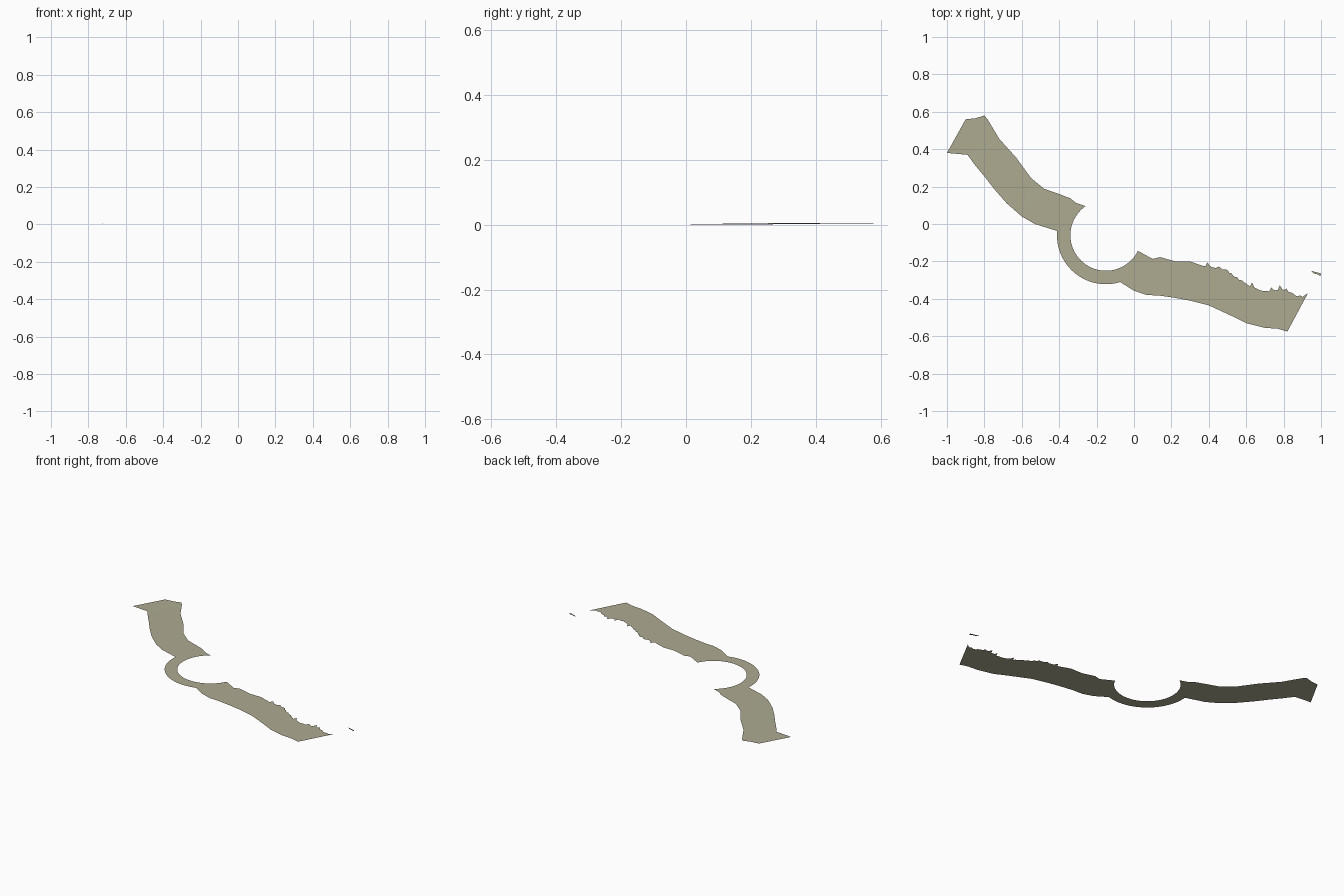
import bpy, bmesh, math, random
from mathutils import Vector

if "Cube" in bpy.data.objects:
    bpy.data.objects.remove(bpy.data.objects["Cube"])

random.seed(4)
CX, CY, R_IN, R_OUT = -0.15, -0.06, 0.19, 0.262

mat = bpy.data.materials.new("dusty_khaki")
mat.diffuse_color = (0.42, 0.41, 0.285, 1)
mat.use_nodes = True
mat.node_tree.nodes["Principled BSDF"].inputs["Base Color"].default_value = mat.diffuse_color


def arc(r, a0, a1, n):
    """Points on the round plaza, angles in degrees."""
    out = []
    for i in range(n + 1):
        a = math.radians(a0 + (a1 - a0) * i / n)
        out.append((CX + r * math.cos(a), CY + r * math.sin(a)))
    return out


def height(x):
    """The sheet lifts very slightly toward the far left end."""
    return 0.001 + 0.004 * min(1, max(0, (-x - 0.55) / 0.3))


def sheet(name, outline):
    bm = bmesh.new()
    face = bm.faces.new([bm.verts.new((x, y, height(x))) for x, y in outline])
    face.normal_update()
    if face.normal.z < 0:
        face.normal_flip()
    bmesh.ops.triangulate(bm, faces=[face])
    me = bpy.data.meshes.new(name)
    bm.to_mesh(me)
    bm.free()
    me.materials.append(mat)
    ob = bpy.data.objects.new(name, me)
    bpy.context.collection.objects.link(ob)
    return ob


def ragged(points, step=0.011):
    """Break an edge up into small irregular notches and a few spikes."""
    out = []
    for a, b in zip(points, points[1:]):
        a, b = Vector(a), Vector(b)
        n = max(1, int((b - a).length / step))
        for i in range(n):
            p = a.lerp(b, i / n)
            spike = 0.02 if random.random() < 0.15 else 0
            out.append((p.x, p.y + random.uniform(-0.006, 0.006) + spike))
    return out + [points[-1]]


# left path: upper edge, bite of the plaza, lower edge
left_top = [(-1.0, 0.38), (-0.9, 0.56), (-0.85, 0.565), (-0.8, 0.58),
            (-0.78, 0.555), (-0.72, 0.455), (-0.63, 0.355), (-0.55, 0.245),
            (-0.48, 0.188), (-0.4, 0.16), (-0.34, 0.137), (-0.31, 0.113)]
left_low = [(-0.45, -0.025), (-0.53, 0.0), (-0.6, 0.04), (-0.68, 0.11),
            (-0.75, 0.19), (-0.8, 0.255), (-0.85, 0.315), (-0.89, 0.37)]
sheet("left_path", left_top + arc(R_IN, 125, 175, 10)
      + [arc(R_OUT, 175, 175, 1)[0]] + left_low)

# curved walkway joining the two paths
sheet("curved_walkway", arc(R_IN, 175, 287, 24) + arc(R_OUT, 287, 175, 24))

# right path: smooth start, ragged outer half of the upper edge
right_top = [(0.06, -0.165), (0.1, -0.187), (0.14, -0.177), (0.22, -0.2),
             (0.3, -0.2)]
right_rag = [(0.37, -0.22), (0.46, -0.235), (0.5, -0.25), (0.56, -0.295),
             (0.62, -0.33), (0.7, -0.36), (0.78, -0.35), (0.85, -0.375),
             (0.9, -0.39)]
right_low = [(0.93, -0.37), (0.82, -0.575), (0.77, -0.56), (0.7, -0.555),
             (0.6, -0.53), (0.53, -0.495), (0.4, -0.435), (0.3, -0.41),
             (0.22, -0.395), (0.13, -0.382), (0.07, -0.38), (0.0, -0.357)]
sheet("right_path", arc(R_IN, 287, 334, 10) + right_top + ragged(right_rag)
      + right_low + [arc(R_OUT, 287, 287, 1)[0]])

# small loose scrap beyond the right end
sheet("loose_scrap", [(0.945, -0.25), (0.975, -0.258), (1.0, -0.264),
                      (0.995, -0.28), (0.985, -0.27), (0.96, -0.264)])
